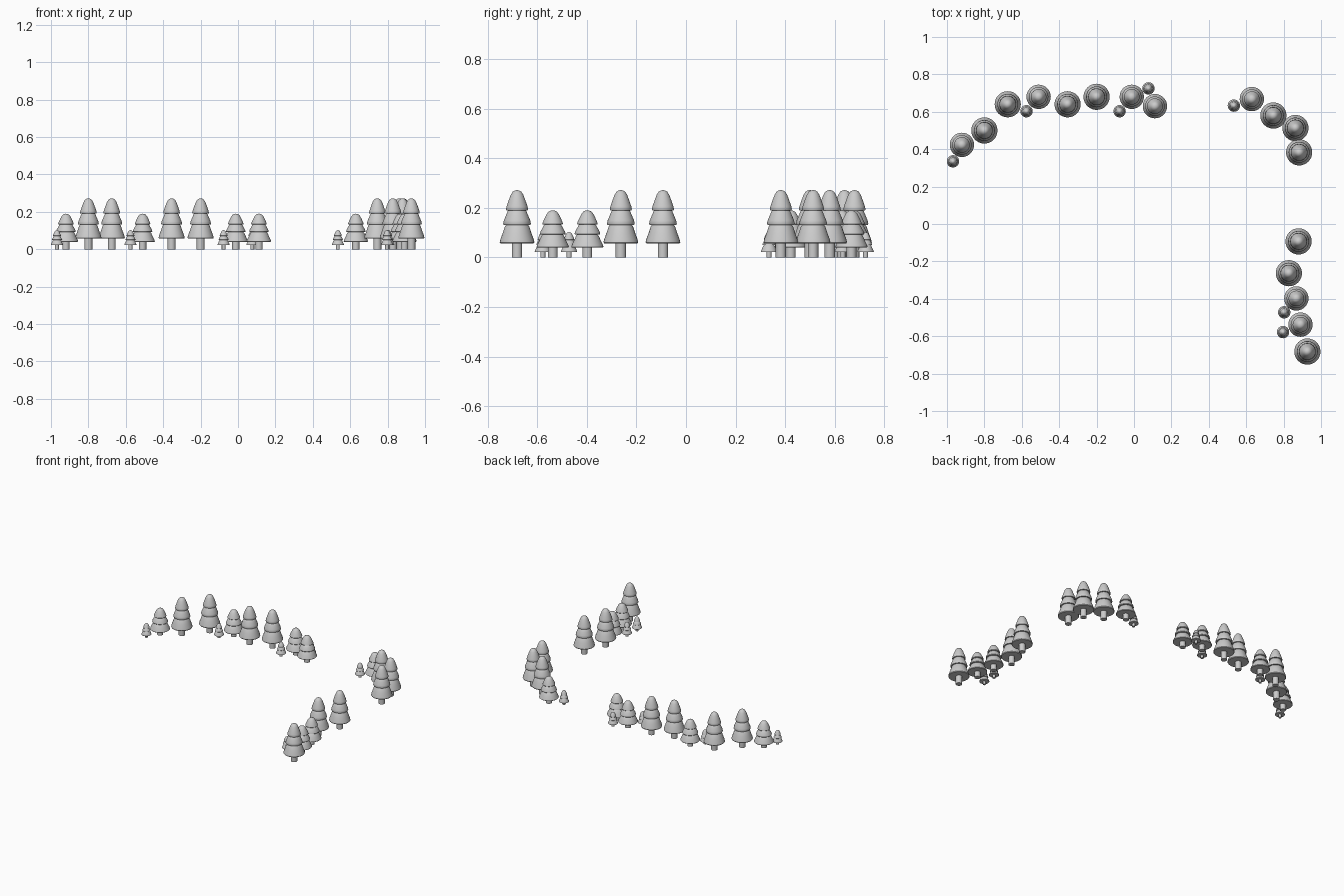
import bpy, bmesh, math

if "Cube" in bpy.data.objects:
    bpy.data.objects.remove(bpy.data.objects["Cube"])

SIDES = 32

# lathe profile (radius, height): unit tree with three flared tiers, rounded tip and trunk
PROFILE = [(0, 0), (.30, 0), (.30, .21), (.96, .21), (1, .225),
           (.96, .27), (.83, .36), (.70, .46), (.63, .485), (.77, .485), (.80, .50),
           (.76, .55), (.63, .63), (.53, .69), (.49, .70), (.61, .70), (.64, .715),
           (.60, .76), (.48, .85), (.36, .93), (.25, .975), (.12, .995), (0, 1)]


def tree_mesh(name, radius, height):
    bm = bmesh.new()
    vs = [bm.verts.new((r * radius, 0, z * height)) for r, z in PROFILE]
    es = [bm.edges.new(p) for p in zip(vs, vs[1:])]
    bmesh.ops.spin(bm, geom=vs + es, cent=(0, 0, 0), axis=(0, 0, 1),
                   angle=math.tau, steps=SIDES, use_merge=True)
    bmesh.ops.remove_doubles(bm, verts=bm.verts, dist=1e-5)
    bmesh.ops.recalc_face_normals(bm, faces=bm.faces)
    me = bpy.data.meshes.new(name)
    bm.to_mesh(me)
    bm.free()
    return me


# tree kinds: radius, height and ground positions
KINDS = {
    "tall_tree": (.070, .272, [(-.80, .50), (-.675, .64), (-.355, .64), (-.20, .68),
                               (.745, .58), (.863, .513), (.883, .383),
                               (.88, -.093), (.828, -.263), (.927, -.682)]),
    "medium_tree": (.065, .19, [(-.92, .423), (-.51, .68), (-.012, .68), (.112, .63),
                                (.63, .668), (.868, -.398), (.89, -.538)]),
    "small_tree": (.033, .102, [(-.968, .335), (-.575, .603), (-.077, .603), (.077, .725),
                                (.534, .633), (.803, -.472), (.797, -.578)]),
}

for name, (radius, height, spots) in KINDS.items():
    me = tree_mesh(name, radius, height)
    for x, y in spots:
        ob = bpy.data.objects.new(name, me)
        ob.location = (x, y, 0)
        bpy.context.collection.objects.link(ob)
    # smooth the shared mesh, keeping tier rims sharp
    bpy.ops.object.select_all(action='DESELECT')
    ob.select_set(True)
    bpy.context.view_layer.objects.active = ob
    me.shade_smooth()
    me.set_sharp_from_angle(angle=math.radians(40))
